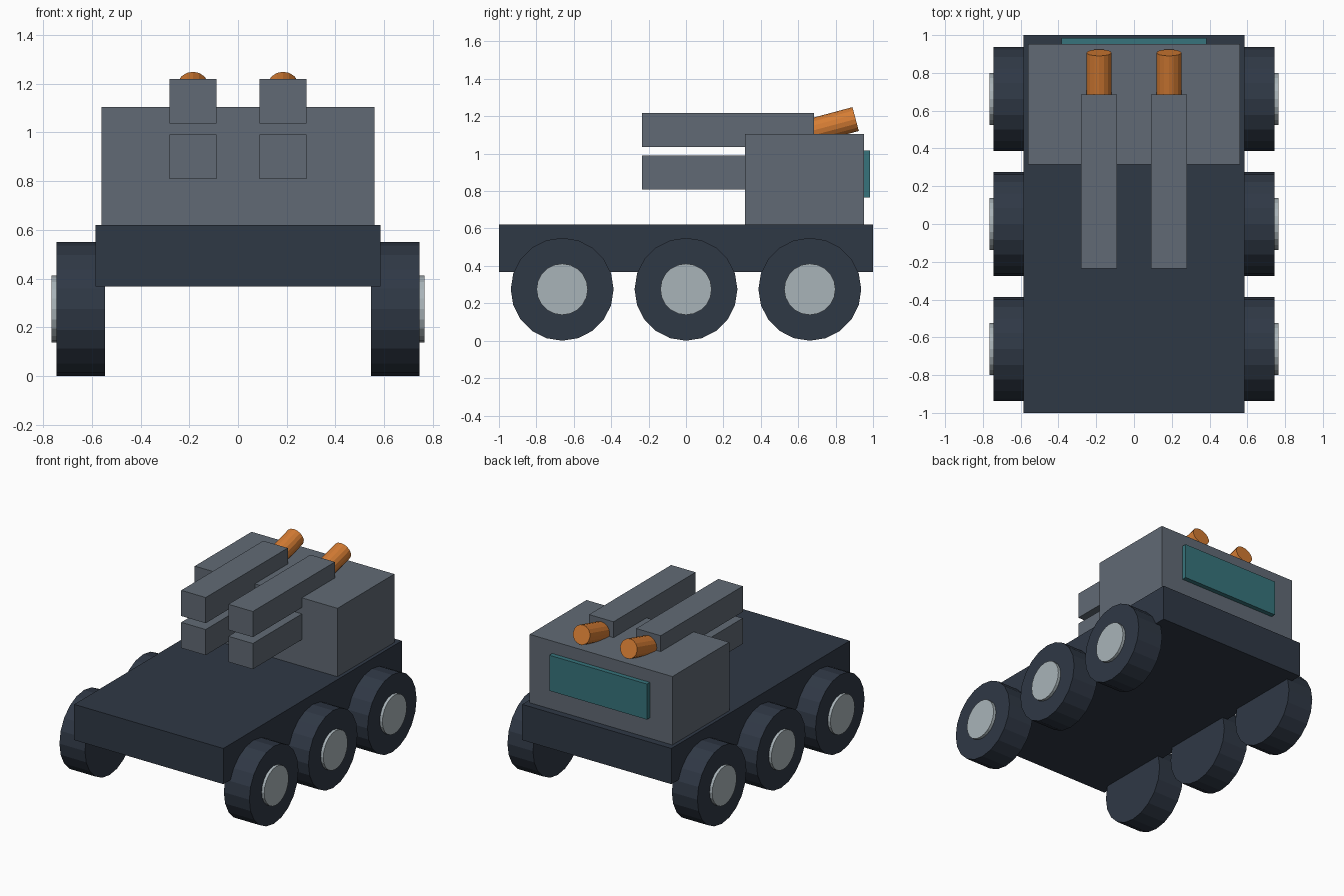
import bpy
from math import radians, pi
from mathutils import Matrix, Vector

cube = bpy.data.objects.get("Cube")
if cube:
    bpy.data.objects.remove(cube, do_unlink=True)


def material(name, hex_code):
    srgb = [int(hex_code[i:i + 2], 16) / 255 for i in (0, 2, 4)]
    color = [((c + 0.055) / 1.055) ** 2.4 for c in srgb] + [1]
    mat = bpy.data.materials.new(name)
    mat.use_nodes = True
    mat.diffuse_color = color
    mat.node_tree.nodes["Principled BSDF"].inputs["Base Color"].default_value = color
    return mat


dark = material("dark slate", "2f3845")
grey = material("steel grey", "616a75")
silver = material("pale silver", "a9b4b9")
orange = material("orange", "d67d34")
teal = material("teal glass", "37747c")


def finish(name, mat):
    obj = bpy.context.object
    obj.name = obj.data.name = name
    obj.data.materials.append(mat)
    return obj


def box(name, mat, low, high):
    low, high = Vector(low), Vector(high)
    bpy.ops.mesh.primitive_cube_add(size=1, location=(low + high) / 2)
    obj = finish(name, mat)
    obj.data.transform(Matrix.Diagonal((*(high - low), 1)))
    return obj


def cylinder(name, mat, radius, depth, center, rotation, sides):
    bpy.ops.mesh.primitive_cylinder_add(vertices=sides, radius=radius, depth=depth,
                                        location=center, rotation=rotation)
    return finish(name, mat)


# Hull and cab
box("chassis", dark, (-0.585, -1, 0.367), (0.585, 1, 0.62))
box("cab", grey, (-0.56, 0.315, 0.62), (0.56, 0.952, 1.105))
box("rear_window", teal, (-0.383, 0.94, 0.765), (0.383, 0.985, 1.017))

for side, label in ((-1, "right"), (1, "left")):
    # Stacked launcher tubes and the angled canister behind them
    x = side * 0.185
    for level, z in (("lower", 0.9), ("upper", 1.127)):
        box(f"{level}_tube_{label}", grey,
            (x - 0.096, -0.235, z - 0.091), (x + 0.096, 0.685, z + 0.091))
    tilt = radians(15)
    axis = Matrix.Rotation(tilt, 3, 'X') @ Vector((0, 1, 0))
    center = Vector((x, 0.907, 1.185)) - axis * 0.15
    cylinder(f"canister_{label}", orange, 0.066, 0.3, center, (tilt - pi / 2, 0, 0), 16)

    # Three wheels with raised hubs
    for row, y in (("front", -0.662), ("middle", 0), ("rear", 0.662)):
        turn = (0, side * pi / 2, 0)
        cylinder(f"{row}_wheel_{label}", dark, 0.275, 0.2,
                 (side * 0.645, y, 0.275), turn, 20)
        cylinder(f"{row}_hub_{label}", silver, 0.137, 0.06,
                 (side * 0.735, y, 0.275), turn, 20)
